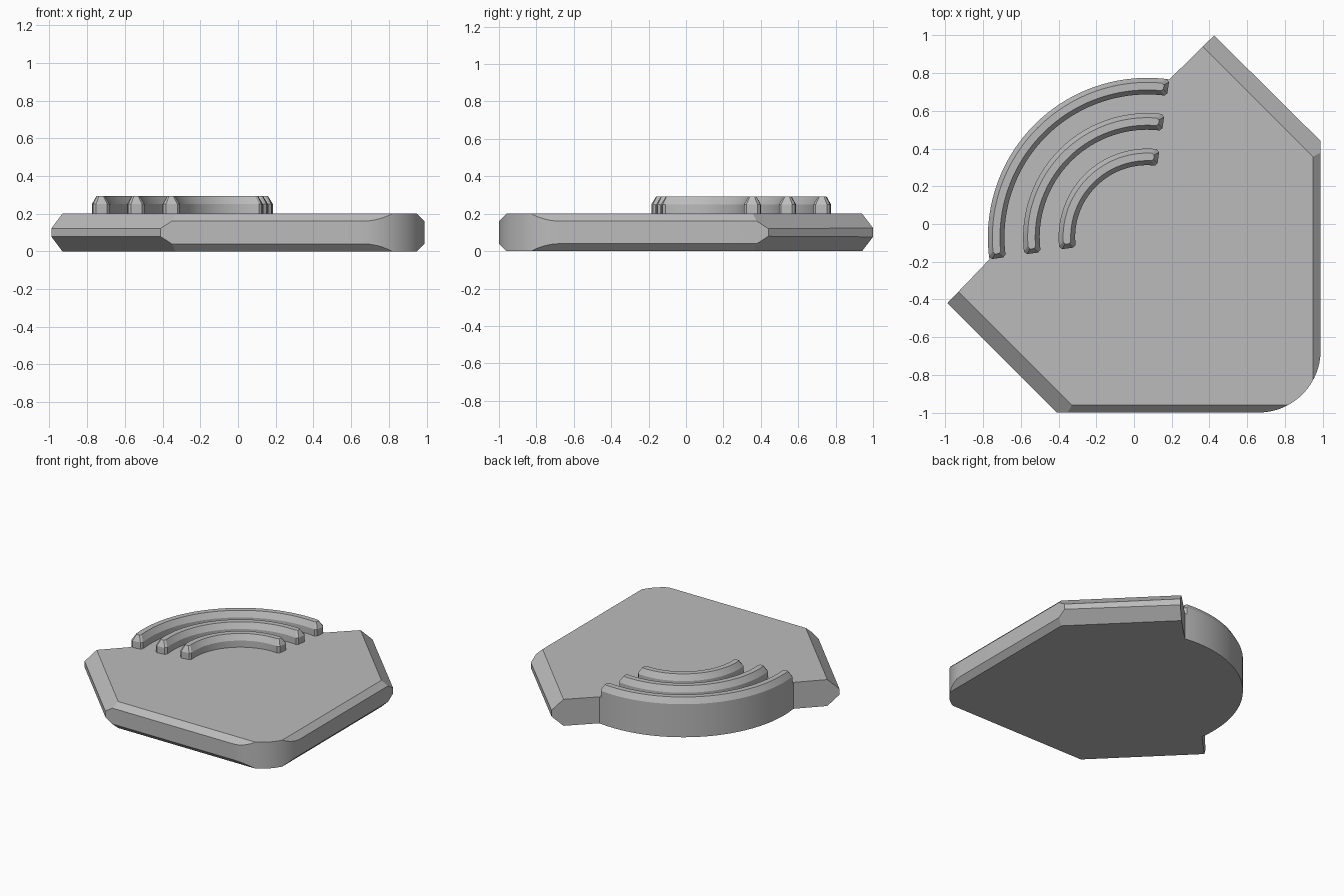
import bpy, bmesh, math
from mathutils import Vector

if "Cube" in bpy.data.objects:
    bpy.data.objects.remove(bpy.data.objects["Cube"])

CX, CY = 0.07, -0.07          # centre of all the arcs
A0, A1 = math.radians(82), math.radians(188)
SEG = 48
H = 0.2                       # plate thickness

mat = bpy.data.materials.new("grey plastic")
mat.diffuse_color = (0.5, 0.5, 0.5, 1)
mat.use_nodes = True
mat.node_tree.nodes["Principled BSDF"].inputs["Base Color"].default_value = mat.diffuse_color


def finish(name, bm):
    bmesh.ops.recalc_face_normals(bm, faces=bm.faces)
    me = bpy.data.meshes.new(name)
    bm.to_mesh(me)
    bm.free()
    me.materials.append(mat)
    ob = bpy.data.objects.new(name, me)
    bpy.context.collection.objects.link(ob)
    bpy.context.view_layer.objects.active = ob
    ob.select_set(True)
    bpy.ops.object.shade_smooth_by_angle(angle=math.radians(20))
    ob.select_set(False)


def arc(cx, cy, r, a, b, n):
    return [(cx + r * math.cos(a + (b - a) * i / n),
             cy + r * math.sin(a + (b - a) * i / n)) for i in range(n + 1)]


# Plate: outline with one rounded corner and a round bulge on the diagonal side
R = 0.33
outline = [(-0.99, -0.42), (-0.41, -1.0)]
outline += arc(0.99 - R, -1.0 + R, R, -math.pi / 2, 0, 24)
outline += [(0.99, 0.44), (0.425, 1.0)]
outline += arc(CX, CY, 0.845, A0, A1, SEG)

bm = bmesh.new()
base = bm.faces.new([bm.verts.new((x, y, 0)) for x, y in outline])
top = bmesh.ops.extrude_face_region(bm, geom=[base])
bmesh.ops.translate(bm, vec=(0, 0, H),
                    verts=[v for v in top["geom"] if isinstance(v, bmesh.types.BMVert)])

# Straight chamfers cut along four sides, above and below:
# (point on side, outward direction, inset, drop)
sides = [((0, -1.0), (0, -1), 0.04, 0.04), ((0.99, 0), (1, 0), 0.04, 0.04),
         ((-0.70, -0.71), (-1, -1), 0.085, 0.078), ((0.7075, 0.72), (1, 1), 0.085, 0.078)]
for p, d, inset, drop in sides:
    out = Vector((d[0], d[1], 0)).normalized()
    for s in (1, -1):
        co = Vector((p[0], p[1], H / 2 + s * (H / 2 - drop)))
        no = out * drop + Vector((0, 0, s * inset))
        bmesh.ops.bisect_plane(bm, geom=bm.verts[:] + bm.edges[:] + bm.faces[:], dist=1e-5,
                               plane_co=co, plane_no=no, clear_outer=True)
        bmesh.ops.holes_fill(bm, edges=[e for e in bm.edges if e.is_boundary], sides=0)
finish("plate", bm)


# Curved ridges: chamfered section swept round the arc, with clipped ends
def ridge(name, r1, width=0.088, cham=0.024, clip=0.014):
    r0 = r1 - width
    rm = (r0 + r1) / 2
    stops = [0, clip / rm] + [(A1 - A0) * i / SEG for i in range(1, SEG)]
    stops += [A1 - A0 - clip / rm, A1 - A0]
    span = A1 - A0
    bm = bmesh.new()
    rings = []
    for i, t in enumerate(sorted(stops)):
        c = clip if i in (0, len(stops) - 1) else 0
        k = cham / rm
        tt = k + t * (span - 2 * k) / span
        sec = [(r0 + c, H, t), (r0 + c, 0.25, t), (r0 + cham + c * 0.6, 0.293, tt),
               (r1 - cham - c * 0.6, 0.293, tt), (r1 - c, 0.25, t), (r1 - c, H, t)]
        rings.append([bm.verts.new((CX + r * math.cos(A0 + a), CY + r * math.sin(A0 + a), z))
                      for r, z, a in sec])
    for a, b in zip(rings, rings[1:]):
        for j in range(6):
            k = (j + 1) % 6
            bm.faces.new((a[j], a[k], b[k], b[j]))
    for e in (rings[0], rings[-1]):          # end caps: wall and sloped top
        bm.faces.new((e[0], e[1], e[4], e[5]))
        bm.faces.new((e[1], e[2], e[3], e[4]))
    finish(name, bm)


for name, r in (("outer_ridge", 0.845), ("middle_ridge", 0.658), ("inner_ridge", 0.47)):
    ridge(name, r)
